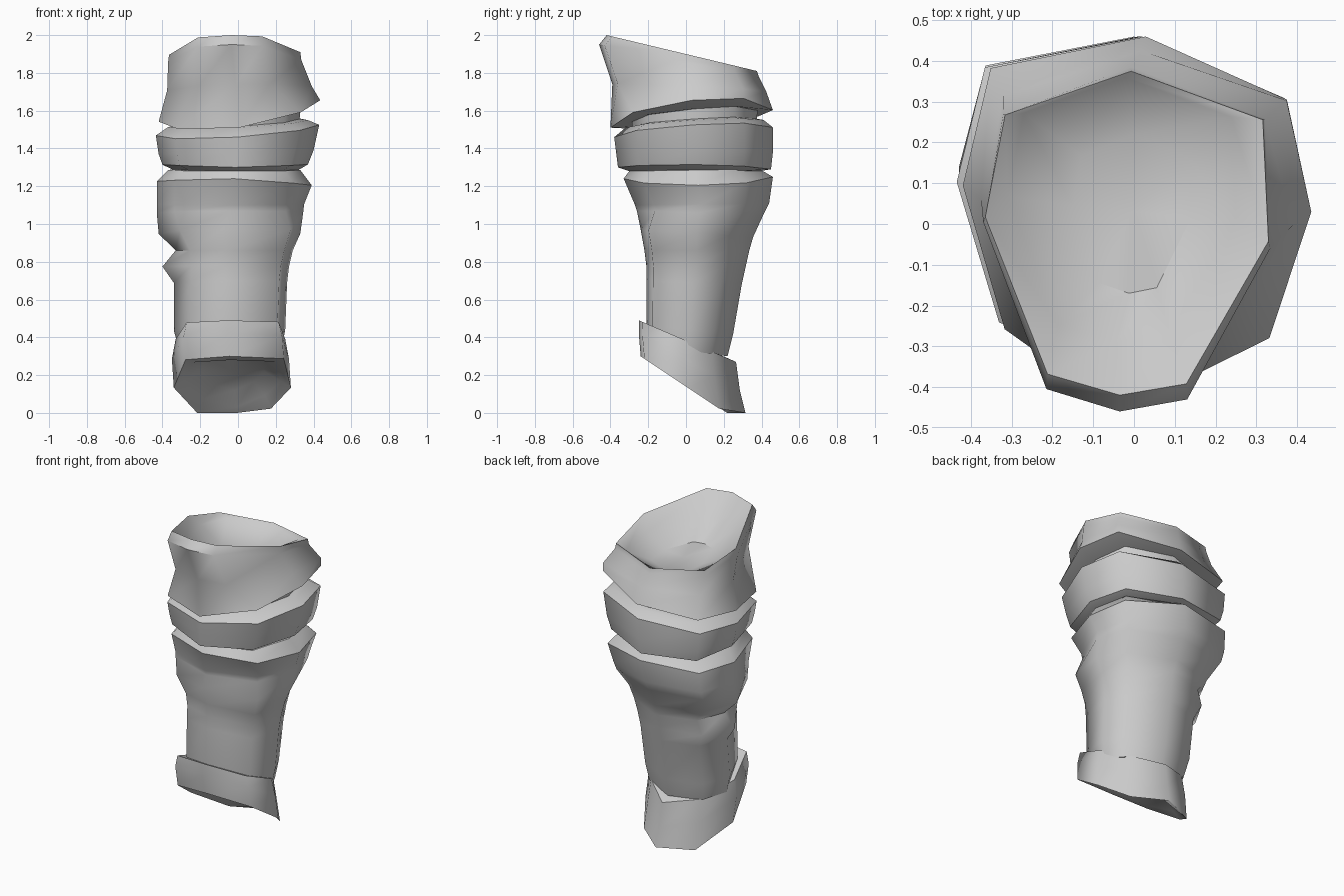
import bpy
import bmesh
import math

cube = bpy.data.objects.get("Cube")
if cube:
    bpy.data.objects.remove(cube, do_unlink=True)

# One plain colour for the whole model
grey = bpy.data.materials.new("plain_grey")
grey.use_nodes = True
tone = (0.6, 0.6, 0.6, 1.0)
grey.diffuse_color = tone
grey.node_tree.nodes["Principled BSDF"].inputs["Base Color"].default_value = tone

# Cross-sections as (u, v) in a unit box, counter-clockwise from the back
BAND = [(0.05, 1), (-0.84, 0.82), (-1, 0.15), (-0.76, -0.67),
        (0, -1), (0.76, -0.72), (1, 0), (0.86, 0.64)]
LIMB = [(0.05, 1), (-0.72, 0.75), (-1, 0.1), (-0.7, -0.8),
        (-0.1, -1), (0.86, -0.86), (1, 0), (0.78, 0.56)]
CUFF = [(0.08, 1), (-0.6, 0.65), (-1, -0.1), (-0.8, -0.9),
        (-0.05, -1), (0.88, -0.93), (1, -0.1), (0.66, 0.5)]
LIP = [(0.03, 1), (-0.86, 0.73), (-1, 0.1), (-0.56, -0.87),
       (-0.05, -1), (0.42, -0.93), (1, -0.05), (0.96, 0.7)]


def ring_points(section, left, right, front, back, z_front, z_back, tilt=0, lift=0):
    """Fit a section into a box; height runs front to back, tilts and lifts sideways."""
    points = []
    for u, v in section:
        x = (left + right) / 2 + u * (right - left) / 2
        y = (front + back) / 2 + v * (back - front) / 2
        z = z_front + (z_back - z_front) * (v + 1) / 2 + tilt * u + lift * u * u
        points.append((x, y, max(z, 0)))
    return points


def loft(name, rings, reshape=None):
    """Skin a stack of rings; creases run along the rings, not up the sides."""
    bm = bmesh.new()
    loops = [[bm.verts.new(p) for p in ring_points(*r)] for r in rings]
    if reshape:
        reshape(loops)
    count = len(loops[0])
    for low, high in zip(loops, loops[1:]):
        for i in range(count):
            j = (i + 1) % count
            bm.faces.new((low[i], low[j], high[j], high[i]))
    for loop in (loops[0], loops[-1]):
        cap = bm.faces.new(loop)
        bmesh.ops.poke(bm, faces=[cap])
    bmesh.ops.recalc_face_normals(bm, faces=bm.faces)
    for face in bm.faces:
        face.smooth = True
    for loop in loops:
        for i in range(count):
            edge = bm.edges.get((loop[i], loop[i - 1]))
            edge.smooth = edge.calc_face_angle() < math.radians(38)
    mesh = bpy.data.meshes.new(name)
    bm.to_mesh(mesh)
    bm.free()
    mesh.materials.append(grey)
    part = bpy.data.objects.new(name, mesh)
    bpy.context.collection.objects.link(part)


# Slanted cuff at the bottom, slightly hollowed underneath
loft("ankle_cuff", [
    (CUFF, -.2, .14, -.1, .2, .3, .12),
    (CUFF, -.29, .23, -.19, .26, .28, .03),
    (CUFF, -.34, .28, -.24, .315, .3, -.07),
    (CUFF, -.35, .27, -.25, .285, .42, .12),
    (CUFF, -.33, .25, -.25, .265, .49, .27),
    (CUFF, -.29, .21, -.21, .22, .47, .29),
])


# Pinched fold of cloth on one flank of the limb
def pinch_fold(loops):
    fold, above = loops[3], loops[4]
    fold[2].co.x -= 0.06
    fold[1].co.x -= 0.04
    fold[1].co.y += 0.01
    above[2].co.x += 0.02


# Tapered limb flaring into a wide shoulder at its top
loft("lower_limb", [
    (LIMB, -.31, .23, -.2, .22, .36, .3),
    (LIMB, -.34, .25, -.21, .25, .46, .42),
    (LIMB, -.34, .26, -.21, .295, .7, .68),
    (LIMB, -.34, .27, -.21, .315, .78, .77),
    (LIMB, -.35, .29, -.22, .335, .86, .86),
    (LIMB, -.42, .33, -.24, .355, .97, .93),
    (BAND, -.43, .345, -.26, .41, 1.07, 1.05),
    (BAND, -.43, .35, -.27, .44, 1.1, 1.11),
    (BAND, -.43, .39, -.33, .46, 1.24, 1.25, -.01, -.03),
    (BAND, -.37, .33, -.3, .39, 1.28, 1.29),
    (BAND, -.3, .28, -.25, .33, 1.29, 1.3),
], pinch_fold)

# Narrow core joining the stacked bands
loft("inner_core", [
    (BAND, -.32, .31, -.27, .36, 1.2, 1.2),
    (BAND, -.33, .33, -.29, .38, 1.62, 1.64),
])

# Loose middle band with chamfered edges
loft("middle_band", [
    (BAND, -.33, .31, -.3, .39, 1.28, 1.28),
    (BAND, -.4, .37, -.36, .45, 1.3, 1.29, 0, .02),
    (BAND, -.42, .4, -.37, .46, 1.38, 1.38, .01),
    (BAND, -.435, .43, -.38, .46, 1.46, 1.51, .03, .01),
    (BAND, -.37, .37, -.32, .41, 1.51, 1.55, .02),
    (BAND, -.3, .3, -.26, .35, 1.52, 1.56, .02),
])

# Flared collar with a raised front lip, an inner shelf and a rounded hollow
loft("upper_collar", [
    (BAND, -.33, .34, -.31, .38, 1.54, 1.6, .04),
    (BAND, -.42, .435, -.4, .46, 1.51, 1.6, .06, .04),
    (LIP, -.375, .39, -.39, .425, 1.74, 1.7, .01),
    (LIP, -.37, .335, -.46, .385, 1.95, 1.78),
    (LIP, -.365, .33, -.42, .375, 2, 1.81),
    (LIP, -.31, .25, -.29, .36, 1.88, 1.8),
    (LIP, -.15, .14, -.17, .22, 1.76, 1.74),
])
